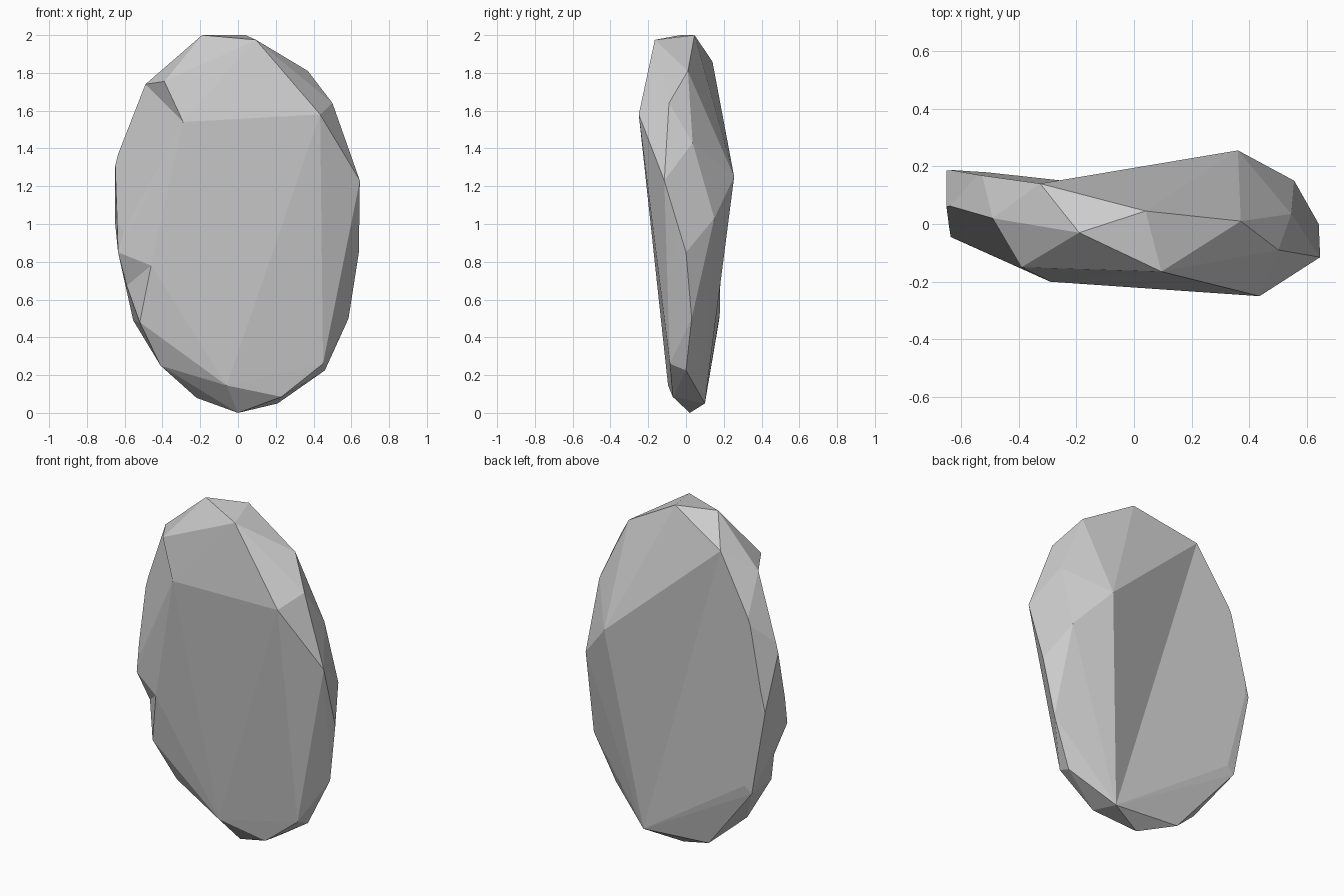
import bpy, bmesh
from mathutils import Vector

if "Cube" in bpy.data.objects:
    bpy.data.objects.remove(bpy.data.objects["Cube"])


def hull_object(name, points):
    bm = bmesh.new()
    for p in points:
        bm.verts.new(p)
    bmesh.ops.convex_hull(bm, input=bm.verts[:])
    loose = [v for v in bm.verts if not v.link_faces]
    bmesh.ops.delete(bm, geom=loose, context='VERTS')
    bmesh.ops.recalc_face_normals(bm, faces=bm.faces[:])
    me = bpy.data.meshes.new(name)
    bm.to_mesh(me)
    bm.free()
    ob = bpy.data.objects.new(name, me)
    bpy.context.collection.objects.link(ob)
    return ob


def chip(body, p, q, a, b, ka, kb, ext):
    """Cut a wedge whose inner line is p-q and whose sides pass through a and b."""
    p, q, a, b = map(Vector, (p, q, a, b))
    mid, along = (p + q) / 2, (q - p).normalized() * ext
    ends = [p - along, q + along]
    pts = [e + off for e in ends
           for off in (Vector(), (a - mid) * ka, (b - mid) * kb)]
    cutter = hull_object("chip_cutter", pts)
    cutter.hide_render = True
    mod = body.modifiers.new("chip", 'BOOLEAN')
    mod.operation, mod.solver, mod.object = 'DIFFERENCE', 'EXACT', cutter
    bpy.context.view_layer.update()
    deps = bpy.context.evaluated_depsgraph_get()
    me = bpy.data.meshes.new_from_object(body.evaluated_get(deps))
    body.modifiers.clear()
    body.data = me
    bpy.data.objects.remove(cutter)


# named corners shared by the slab and its chips
notch_top = (-.39, -.15, 1.755)
notch_front = (-.29, -.20, 1.54)
notch_side = (-.49, .02, 1.74)
left_point = (-.635, -.045, .85)
low_front = (-.46, -.115, .78)
low_left = (-.52, -.06, .48)
back_left_top = (-.325, .14, 1.86)
back_peak = (.36, .255, 1.25)
back_foot = (.21, .10, .05)

# faceted stone slab
slab = hull_object("stone_slab", [
    notch_top, notch_front, notch_side, left_point, low_front, low_left,
    back_left_top, back_peak, (-.555, .175, .49), back_foot,
    # crown
    (-.19, -.03, 2), (.04, .045, 2), (.095, -.165, 1.975),
    # right side
    (.37, .01, 1.81), (.50, -.09, 1.64), (.435, -.25, 1.58), (.545, .035, 1.43),
    (.645, -.115, 1.23), (.555, .15, 1.03), (.64, 0, .85), (.585, .03, .5),
    # foot
    (.45, -.085, .26), (.46, 0, .225), (.23, -.07, .085), (0, .02, 0),
    (-.06, -.095, .145), (-.22, .10, .08), (-.41, .01, .25),
    # left side
    (-.65, .185, 1.0), (-.65, .045, 1.35), (-.53, .185, 1.5),
])

# upper notch, lower notch, shallow hollow across the back
chip(slab, notch_side, notch_front, notch_top, (-.635, 0, 1.1), 4, 1.5, .4)
chip(slab, (-.605, .03, .66), low_front, left_point, low_left, 1.3, 1.05, .15)
chip(slab, back_left_top, back_foot, back_peak, (-.58, .182, .95), 4, 4, 1)
slab.name = "stone_slab"
